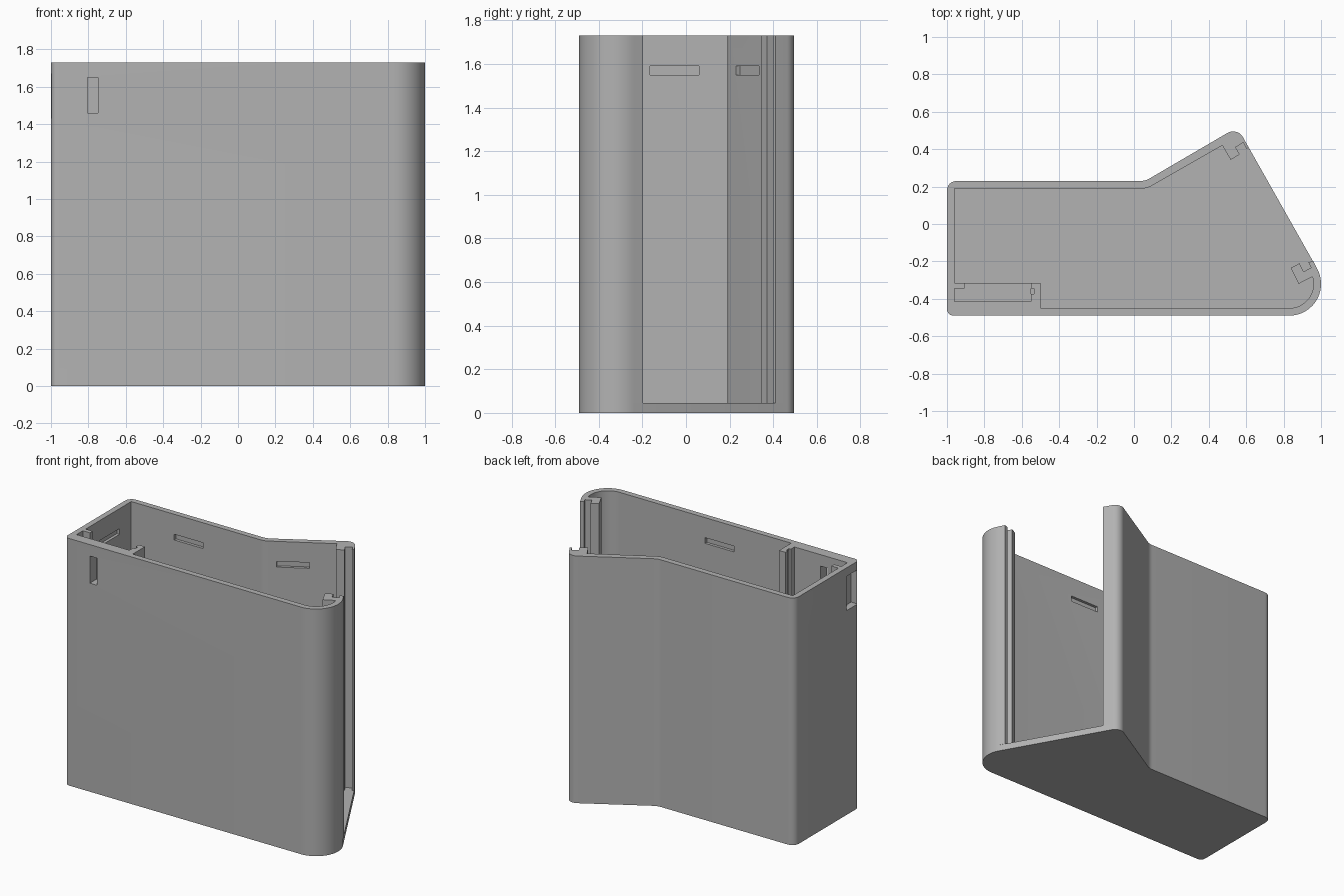
import bpy, bmesh
from math import radians, cos, sin
from mathutils import Matrix

cube = bpy.data.objects.get("Cube")
if cube:
    bpy.data.objects.remove(cube, do_unlink=True)

HEIGHT, FLOOR = 1.73, 0.045

grey = bpy.data.materials.new("plain_grey")
grey.use_nodes = True
grey.diffuse_color = (0.45, 0.45, 0.45, 1)
grey.node_tree.nodes["Principled BSDF"].inputs["Base Color"].default_value = (0.45, 0.45, 0.45, 1)


def arc(cx, cy, r, start, end, steps):
    angles = [radians(start + (end - start) * i / steps) for i in range(steps + 1)]
    return [(cx + r * cos(a), cy + r * sin(a)) for a in angles]


def make_object(name, bm):
    bmesh.ops.recalc_face_normals(bm, faces=bm.faces)
    mesh = bpy.data.meshes.new(name)
    bm.to_mesh(mesh)
    bm.free()
    obj = bpy.data.objects.new(name, mesh)
    bpy.context.collection.objects.link(obj)
    mesh.materials.append(grey)
    return obj


def extrude(name, outline, z0, z1):
    bm = bmesh.new()
    face = bm.faces.new([bm.verts.new((x, y, z0)) for x, y in outline])
    ext = bmesh.ops.extrude_face_region(bm, geom=[face])
    top = [v for v in ext["geom"] if isinstance(v, bmesh.types.BMVert)]
    bmesh.ops.translate(bm, verts=top, vec=(0, 0, z1 - z0))
    return make_object(name, bm)


def add_box(bm, centre, size, turn=0):
    m = (Matrix.Translation(centre) @ Matrix.Rotation(radians(turn), 4, "Z")
         @ Matrix.Diagonal((*size, 1)))
    bmesh.ops.create_cube(bm, size=1, matrix=m)


def smooth(obj):
    bpy.ops.object.select_all(action="DESELECT")
    obj.select_set(True)
    bpy.context.view_layer.objects.active = obj
    bpy.ops.object.shade_smooth_by_angle(angle=radians(25))


# Outer outline, clockwise from the round front corner to the back nose
outer = (arc(0.83, -0.32, 0.17, 29, -90, 20)
         + arc(-0.965, -0.455, 0.035, 270, 180, 6)
         + arc(-0.95, 0.18, 0.05, 180, 90, 6)
         + arc(0.033, 0.33, 0.1, -90, -60, 4)
         + arc(0.53, 0.435, 0.06, 120, 29, 10))

# Inner outline, with the slide rails and the pocket lips
back_rail = [(0.613, 0.41), (0.603, 0.40), (0.584, 0.435), (0.543, 0.41),
             (0.565, 0.372), (0.517, 0.343), (0.472, 0.42)]
pocket = [(-0.96, 0.19), (-0.96, -0.315), (-0.905, -0.315), (-0.905, -0.345),
          (-0.96, -0.345), (-0.96, -0.415), (-0.55, -0.415), (-0.55, -0.375),
          (-0.535, -0.375), (-0.535, -0.345), (-0.55, -0.345), (-0.55, -0.315),
          (-0.5, -0.315), (-0.5, -0.45)]
front_rail = [(0.88, -0.32), (0.838, -0.235), (0.885, -0.21), (0.907, -0.255),
              (0.947, -0.233), (0.932, -0.205), (0.958, -0.198)]
inner = (back_rail + arc(0.043, 0.29, 0.1, -60, -90, 4) + pocket
         + arc(0.83, -0.32, 0.13, -90, 17, 16) + front_rail)

base_plate = extrude("base_plate", outer, 0, FLOOR)
wall_shell = extrude("wall_shell", outer + inner[:], FLOOR, HEIGHT)
pocket_ledge = extrude("pocket_ledge", [(-0.96, -0.415), (-0.55, -0.415),
                                        (-0.55, -0.315), (-0.96, -0.315)], FLOOR, 0.1)

# Shallow snap recesses inside the walls, and two openings into the pocket
bm = bmesh.new()
add_box(bm, (-0.965, -0.052, 1.57), (0.03, 0.225, 0.04))
add_box(bm, (-0.515, 0.195, 1.57), (0.225, 0.03, 0.04))
add_box(bm, (0.055, -0.455, 1.57), (0.225, 0.03, 0.04))
add_box(bm, (0.23, 0.282, 1.57), (0.21, 0.04, 0.04), 30)
add_box(bm, (-0.777, -0.45, 1.555), (0.055, 0.12, 0.19))
add_box(bm, (-0.98, -0.408, 1.55), (0.06, 0.125, 0.24))
cutter = make_object("slot_cutter", bm)
cutter.hide_render = True

mod = wall_shell.modifiers.new("slots", "BOOLEAN")
mod.operation = "DIFFERENCE"
mod.solver = "EXACT"
mod.object = cutter
bpy.context.view_layer.objects.active = wall_shell
bpy.ops.object.modifier_apply(modifier=mod.name)
bpy.data.objects.remove(cutter, do_unlink=True)

for part in (base_plate, wall_shell):
    smooth(part)
